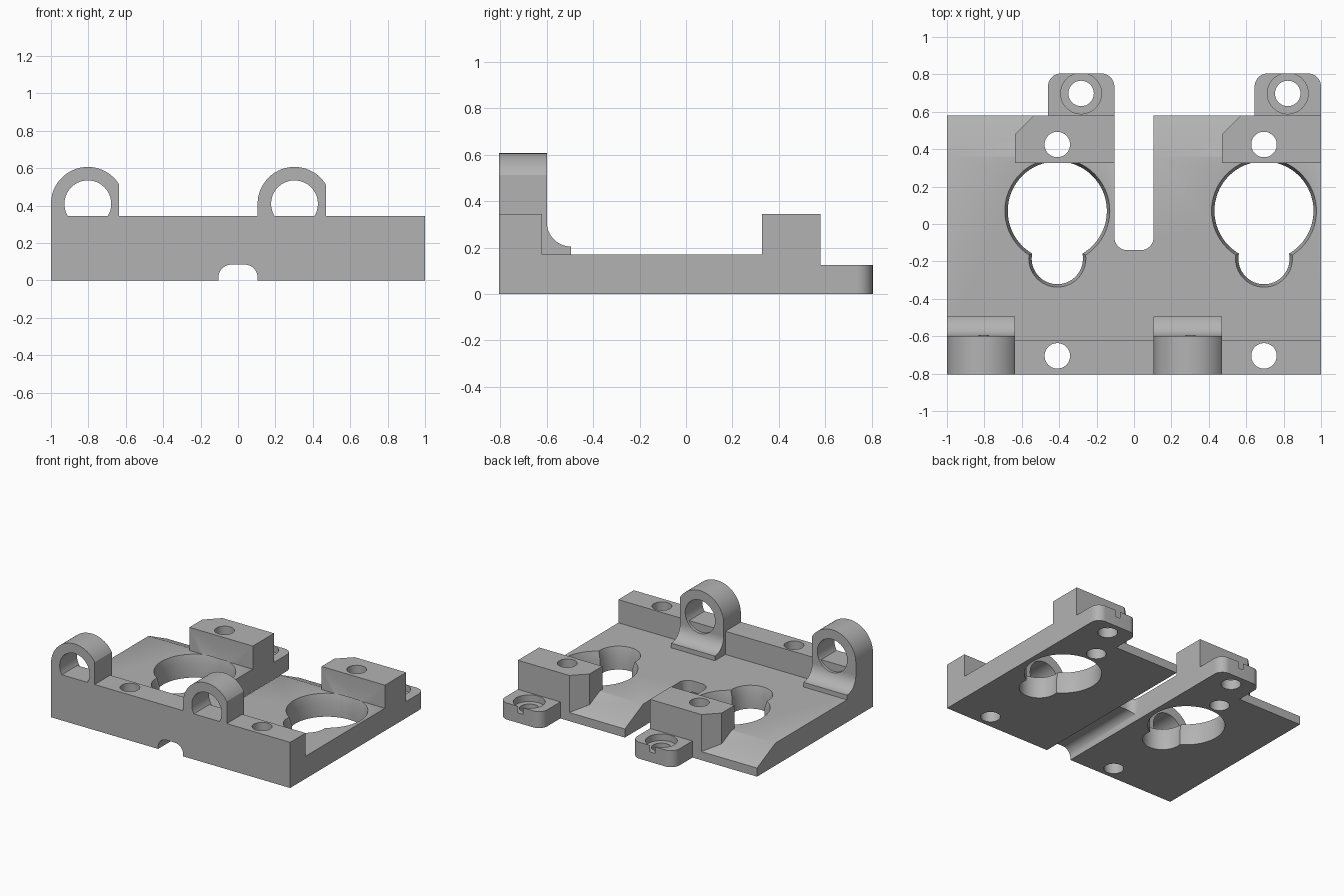
import bpy
import bmesh
from math import cos, sin, radians
from mathutils import Vector

if "Cube" in bpy.data.objects:
    bpy.data.objects.remove(bpy.data.objects["Cube"])

PITCH = 1.105          # spacing between the two identical stations
BOTTOM, TOP, WALL = 0.0, 0.17, 0.345

grey = bpy.data.materials.new("plain grey")
grey.use_nodes = True
GREY = (0.45, 0.45, 0.45, 1)
grey.diffuse_color = GREY
grey.node_tree.nodes["Principled BSDF"].inputs["Base Color"].default_value = GREY


def arc(cx, cy, r, a0, a1, n=12):
    angles = [radians(a0 + (a1 - a0) * i / n) for i in range(n + 1)]
    return [(cx + r * cos(a), cy + r * sin(a)) for a in angles]


def finish(name, bm):
    bmesh.ops.recalc_face_normals(bm, faces=bm.faces)
    mesh = bpy.data.meshes.new(name)
    bm.to_mesh(mesh)
    bm.free()
    mesh.materials.append(grey)
    ob = bpy.data.objects.new(name, mesh)
    bpy.context.collection.objects.link(ob)
    return ob


def prism(name, profile, axis, lo, hi):
    """Extrude a 2D profile along an axis; the profile uses the other two axes in order."""
    bm = bmesh.new()
    verts = []
    for p in profile:
        co = list(p)
        co.insert("xyz".index(axis), lo)
        verts.append(bm.verts.new(co))
    face = bm.faces.new(verts)
    step = Vector((0, 0, 0))
    step["xyz".index(axis)] = hi - lo
    new = bmesh.ops.extrude_face_region(bm, geom=[face])["geom"]
    bmesh.ops.translate(bm, vec=step, verts=[v for v in new if isinstance(v, bmesh.types.BMVert)])
    # the starting face is kept by the extrusion only when needed, so close any open end
    bmesh.ops.holes_fill(bm, edges=[e for e in bm.edges if e.is_boundary])
    return finish(name, bm)


def drill(x, y, r, z0, z1, r_top=None):
    """Vertical round cutter, tapered when a top radius is given."""
    bm = bmesh.new()
    bmesh.ops.create_cone(bm, cap_ends=True, segments=64, radius1=r,
                          radius2=r_top or r, depth=z1 - z0)
    bmesh.ops.translate(bm, vec=(x, y, (z0 + z1) / 2), verts=bm.verts)
    return finish("cutter", bm)


def cut(ob, cutters):
    """Subtract every cutter, bake the result, and discard the cutters."""
    for c in cutters:
        c.hide_render = True
        mod = ob.modifiers.new("cut", "BOOLEAN")
        mod.operation, mod.solver, mod.object = "DIFFERENCE", "EXACT", c
    bpy.context.view_layer.update()
    dg = bpy.context.evaluated_depsgraph_get()
    mesh = bpy.data.meshes.new_from_object(ob.evaluated_get(dg))
    ob.modifiers.clear()
    ob.data = mesh
    for c in cutters:
        bpy.data.objects.remove(c)


def keyhole(x):
    """Large and small overlapping openings, each with a tapered rim."""
    tools = []
    for y, r in ((0.07, 0.265), (-0.185, 0.137)):
        tools.append(drill(x, y, r, -0.1, 0.15))
        tools.append(drill(x, y, r, 0.11, TOP + 0.002, r + 0.016))
    return tools


parts = []

# Base plate with raised front wall and sloped rear edge
base = prism("base_plate", [(-0.805, BOTTOM), (0.58, BOTTOM), (0.58, 0.065), (0.36, TOP),
                            (-0.62, TOP), (-0.62, WALL), (-0.805, WALL)], "x", -1, 1)
slot = arc(-0.035, -0.07, 0.07, 180, 270) + arc(0.035, -0.07, 0.07, 270, 360)
slot = [(x * 1.0, y) for x, y in slot] + [(0.105, 0.7), (-0.105, 0.7)]
groove = arc(0.035, 0.015, 0.07, 0, 90) + arc(-0.035, 0.015, 0.07, 90, 180)
groove += [(-0.105, -0.1), (0.105, -0.1)]
tools = [prism("cutter", slot, "z", -0.1, 0.5), prism("cutter", groove, "y", -0.9, -0.05)]
for dx in (0, PITCH):
    tools += keyhole(-0.41 + dx)
    tools += [drill(-0.41 + dx, y, 0.068, -0.1, 0.5) for y in (-0.705, 0.425)]
cut(base, tools)
parts.append(base)

for side, dx in (("right", 0), ("left", PITCH)):
    # Rear block with one bevelled corner and a bolt hole
    outline = [(-0.635, 0.327), (-0.105, 0.327), (-0.105, 0.58), (-0.535, 0.58), (-0.635, 0.48)]
    block = prism(side + "_rear_block", [(x + dx, y) for x, y in outline], "z", 0.02, WALL)
    cut(block, keyhole(-0.41 + dx) + [drill(-0.41 + dx, 0.425, 0.068, -0.1, 0.5)])
    parts.append(block)

    # Rounded mounting tab with counterbored hole
    outline = [(-0.46, 0.58), (-0.105, 0.58)]
    outline += arc(-0.175, 0.735, 0.07, 0, 90) + arc(-0.39, 0.735, 0.07, 90, 180)
    tab = prism(side + "_mounting_tab", [(x + dx, y) for x, y in outline], "z", BOTTOM, 0.125)
    cut(tab, [drill(-0.283 + dx, 0.698, 0.068, -0.1, 0.3),
              drill(-0.283 + dx, 0.698, 0.109, 0.075, 0.3)])
    parts.append(tab)

    # Rod lug: round top trimmed on one side, with a filleted foot behind
    cx, cz, r = -0.803 + dx, 0.41, 0.197
    x0, x1 = cx - r, -0.635 + dx
    outline = [(x0, 0.1), (x1, 0.1)] + arc(cx, cz, r, 31.5, 180, 40)
    lug = prism(side + "_rod_lug", outline, "y", -0.805, -0.6)
    foot_profile = [(-0.61, 0.15), (-0.495, 0.15)] + arc(-0.495, 0.31, 0.105, 270, 180)
    foot_profile += [(-0.61, 0.31)]
    foot = prism(side + "_lug_foot", foot_profile, "x", x0, x1)
    for ob in (lug, foot):
        cut(ob, [prism("cutter", arc(cx, cz, 0.125, 0, 354.375, 63), "y", -0.9, -0.4)])
        parts.append(ob)

bpy.ops.object.select_all(action="DESELECT")
for ob in parts:
    ob.select_set(True)
bpy.context.view_layer.objects.active = base
bpy.ops.object.shade_smooth_by_angle()
